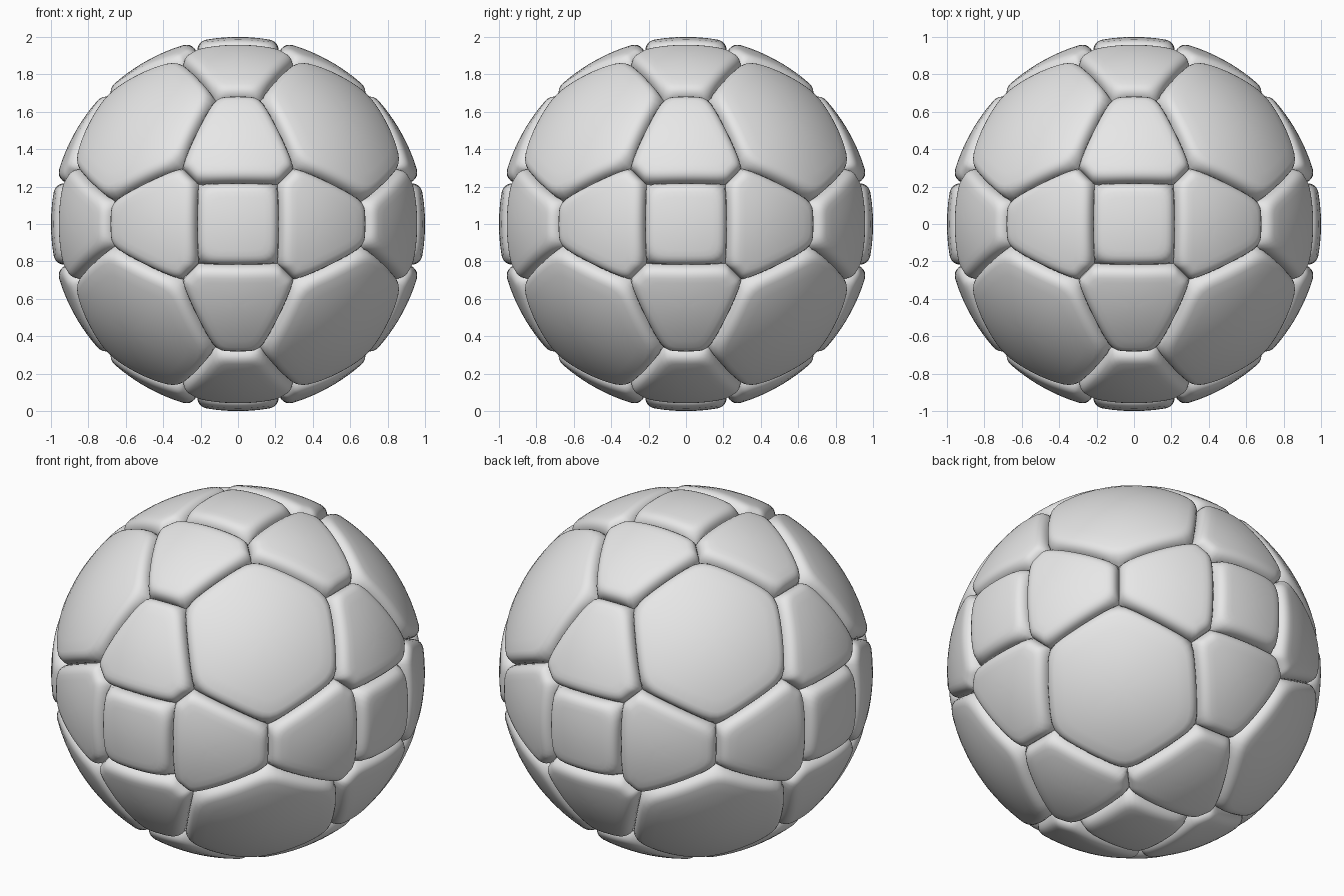
import bpy, bmesh, math
from mathutils import Vector, Matrix

cube = bpy.data.objects.get("Cube")
if cube:
    bpy.data.objects.remove(cube, do_unlink=True)

# One light grey for every panel
grey = bpy.data.materials.new("light_grey")
grey.use_nodes = True
grey.diffuse_color = (0.8, 0.8, 0.8, 1)
grey.node_tree.nodes["Principled BSDF"].inputs["Base Color"].default_value = (0.8, 0.8, 0.8, 1)

STEPS = 10        # samples along each panel edge
DOME_RINGS = 6    # rings between the rounded rim and the panel centre
# Rounded rim: (distance in from the seam, radius)
RIM = [(0, 0.93), (0.003, 0.95), (0.009, 0.967), (0.018, 0.981),
       (0.03, 0.991), (0.045, 0.997), (0.062, 1)]


def inset_corners(corners, distance):
    """Move the edges of a spherical polygon inward, keeping mitred corners."""
    count = len(corners)
    normals = [corners[i].cross(corners[(i + 1) % count]).normalized() for i in range(count)]
    result = []
    for i in range(count):
        n1, n2 = normals[i - 1], normals[i]
        side = (n1 + n2) * (math.sin(distance) / (1 + n1.dot(n2)))
        up = n1.cross(n2).normalized()
        result.append(side + up * math.sqrt(1 - side.length_squared))
    return result


def sample_ring(corners, smooth_passes):
    ring = []
    for i, a in enumerate(corners):
        b = corners[(i + 1) % len(corners)]
        ring += [a.slerp(b, k / STEPS) for k in range(STEPS)]
    for _ in range(smooth_passes):
        ring = [(ring[i - 1] + p * 2 + ring[(i + 1) % len(ring)]).normalized()
                for i, p in enumerate(ring)]
    return ring


def panel_mesh(name, corners):
    """Padded spherical panel made of a rounded rim and a dome."""
    corners = [Vector(c).normalized() for c in corners]
    centre = sum(corners, Vector()).normalized()
    rings = []
    for k, (distance, radius) in enumerate(RIM):
        ring = sample_ring(inset_corners(corners, distance), min(k, 3))
        rings.append([p * radius for p in ring])
    top = rings[-1]
    for k in range(1, DOME_RINGS):
        rings.append([p.lerp(centre, k / DOME_RINGS).normalized() for p in top])

    bm = bmesh.new()
    loops = [[bm.verts.new(p) for p in ring] for ring in rings]
    count = len(top)
    for outer, inner in zip(loops, loops[1:]):
        for i in range(count):
            j = (i + 1) % count
            bm.faces.new((outer[i], outer[j], inner[j], inner[i]))
    tip = bm.verts.new(centre)
    for i in range(count):
        bm.faces.new((loops[-1][i], loops[-1][(i + 1) % count], tip))
    for face in bm.faces:
        face.smooth = True
    mesh = bpy.data.meshes.new(name)
    bm.to_mesh(mesh)
    bm.free()
    mesh.materials.append(grey)
    return mesh


def place(name, mesh, rotation):
    obj = bpy.data.objects.new(name, mesh)
    obj.matrix_world = Matrix.Translation((0, 0, 1)) @ rotation.to_4x4()
    bpy.context.collection.objects.link(obj)


# Seam corners: square corner, hexagon corner, bridge corner
s, sz = 0.212, 0.89
h, hz = 0.3, 0.845
e, ew = 0.673, 0.12

square = panel_mesh("square_panel", [(-s, -s, sz), (s, -s, sz), (s, s, sz), (-s, s, sz)])
side = panel_mesh("tapered_panel", [(s, -s, sz), (h, -h, hz), (e, -ew, e),
                                    (e, ew, e), (h, h, hz), (s, s, sz)])
hexagon = panel_mesh("hexagon_panel", [(h, h, hz), (e, ew, e), (hz, h, h),
                                       (e, e, ew), (h, hz, h), (ew, e, e)])

# Six square centres, each ringed by four tapered panels
quarter = math.pi / 2
faces = {
    "top": Matrix.Identity(3),
    "bottom": Matrix.Rotation(math.pi, 3, 'X'),
    "front": Matrix.Rotation(quarter, 3, 'X'),
    "back": Matrix.Rotation(-quarter, 3, 'X'),
    "left": Matrix.Rotation(quarter, 3, 'Y'),
    "right": Matrix.Rotation(-quarter, 3, 'Y'),
}
for label, turn in faces.items():
    place(f"{label}_square_panel", square, turn)
    for k in range(4):
        spin = turn @ Matrix.Rotation(k * quarter, 3, 'Z')
        place(f"{label}_tapered_panel_{k + 1}", side, spin)
        # Hexagons fill the four upper and four lower corners
        if label in ("top", "bottom"):
            place(f"{label}_hexagon_panel_{k + 1}", hexagon, spin)
